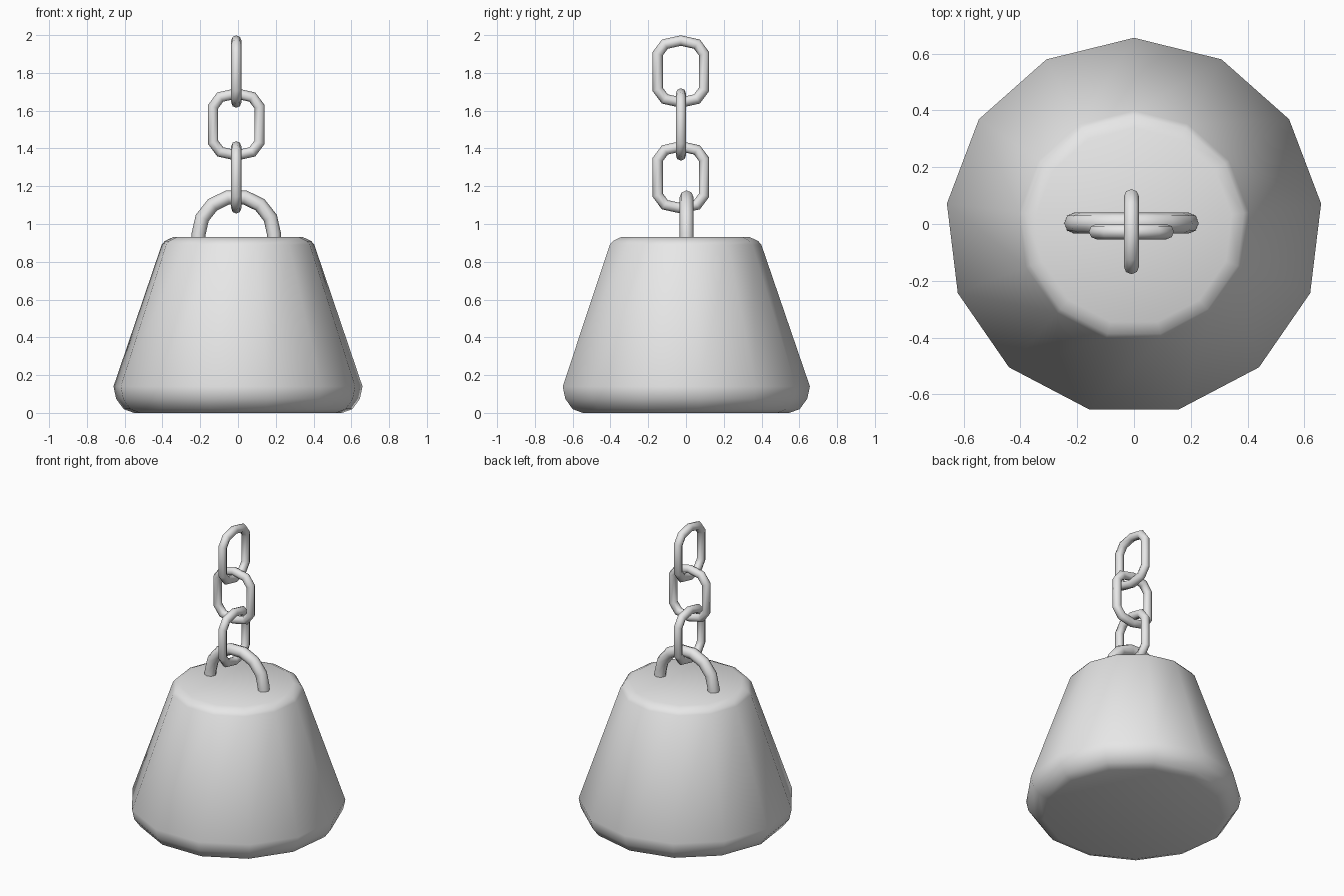
import bpy
import bmesh
from math import sin, cos, pi, radians
from mathutils import Vector, Matrix

cube = bpy.data.objects.get("Cube")
if cube:
    bpy.data.objects.remove(cube, do_unlink=True)

metal = bpy.data.materials.new("plain_grey_metal")
metal.use_nodes = True
metal.diffuse_color = (0.8, 0.8, 0.8, 1)
metal.node_tree.nodes["Principled BSDF"].inputs["Base Color"].default_value = (0.8, 0.8, 0.8, 1)


def skin(name, rings, closed, place):
    """Join successive rings of points with quads; cap the ends if open."""
    bm = bmesh.new()
    loops = [[bm.verts.new(p) for p in ring] for ring in rings]
    n = len(loops[0])
    pairs = list(zip(loops, loops[1:]))
    if closed:
        pairs.append((loops[-1], loops[0]))
    else:
        bm.faces.new(loops[0])
        bm.faces.new(loops[-1])
    for a, b in pairs:
        for i in range(n):
            j = (i + 1) % n
            bm.faces.new((a[i], a[j], b[j], b[i]))
    bmesh.ops.recalc_face_normals(bm, faces=bm.faces)
    bm.transform(place)
    mesh = bpy.data.meshes.new(name)
    bm.to_mesh(mesh)
    bm.free()
    mesh.materials.append(metal)
    obj = bpy.data.objects.new(name, mesh)
    bpy.context.collection.objects.link(obj)
    bpy.ops.object.select_all(action='DESELECT')
    obj.select_set(True)
    bpy.context.view_layer.objects.active = obj
    bpy.ops.object.shade_smooth_by_angle(angle=radians(70))
    return obj


def tube(name, path, radius, closed, place, sides=8):
    """Sweep a round section along a path in the xz plane, with mitred corners."""
    pts = [Vector(p) for p in path]
    count = len(pts)
    rings = []
    for i, p in enumerate(pts):
        ahead = pts[(i + 1) % count] - p
        behind = p - pts[i - 1]
        if not closed and i == 0:
            behind = ahead
        if not closed and i == count - 1:
            ahead = behind
        n1, n2 = [Vector((d.y, -d.x)).normalized() for d in (behind, ahead)]
        out = (n1 + n2) / (1 + n1.dot(n2))
        ring = []
        for k in range(sides):
            a = 2 * pi * k / sides
            q = p + out * radius * cos(a)
            ring.append((q.x, radius * sin(a), q.y))
        rings.append(ring)
    return skin(name, rings, closed, place)


# Tapered weight with rounded rims, thirteen sides
SIDES = 13
profile = [(0.555, 0), (0.61, 0.02), (0.65, 0.075), (0.664, 0.14),
           (0.407, 0.89), (0.39, 0.91), (0.347, 0.93)]
rings = [[(r * cos(pi / 2 + 2 * pi * k / SIDES), r * sin(pi / 2 + 2 * pi * k / SIDES), z)
          for k in range(SIDES)] for r, z in profile]
skin("weight_body", rings, False, Matrix.Translation((0, -0.008, 0)))

# Half-ring handle with its feet sunk in the weight
R = 0.2
arc = [(R * cos(pi * k / 7), R * sin(pi * k / 7)) for k in range(8)]
tube("handle", [(R, -0.08)] + arc + [(-R, -0.08)], 0.037, False,
     Matrix.Translation((-0.009, 0.003, 0.946)))

# Chain of three links, each turned a quarter from the last
top = [(0.123, 0.094), (0.085, 0.145), (0, 0.164), (-0.085, 0.145), (-0.123, 0.094)]
link = top + [(-x, -z) for x, z in top]
names = ("lower_chain_link", "middle_chain_link", "upper_chain_link")
for i, name in enumerate(names):
    turn = Matrix.Rotation(pi / 2 if i % 2 == 0 else 0, 4, 'Z')
    place = Matrix.Translation((-0.009, -0.027, 1.247 + 0.28 * i)) @ turn
    tube(name, link, 0.027, True, place)
